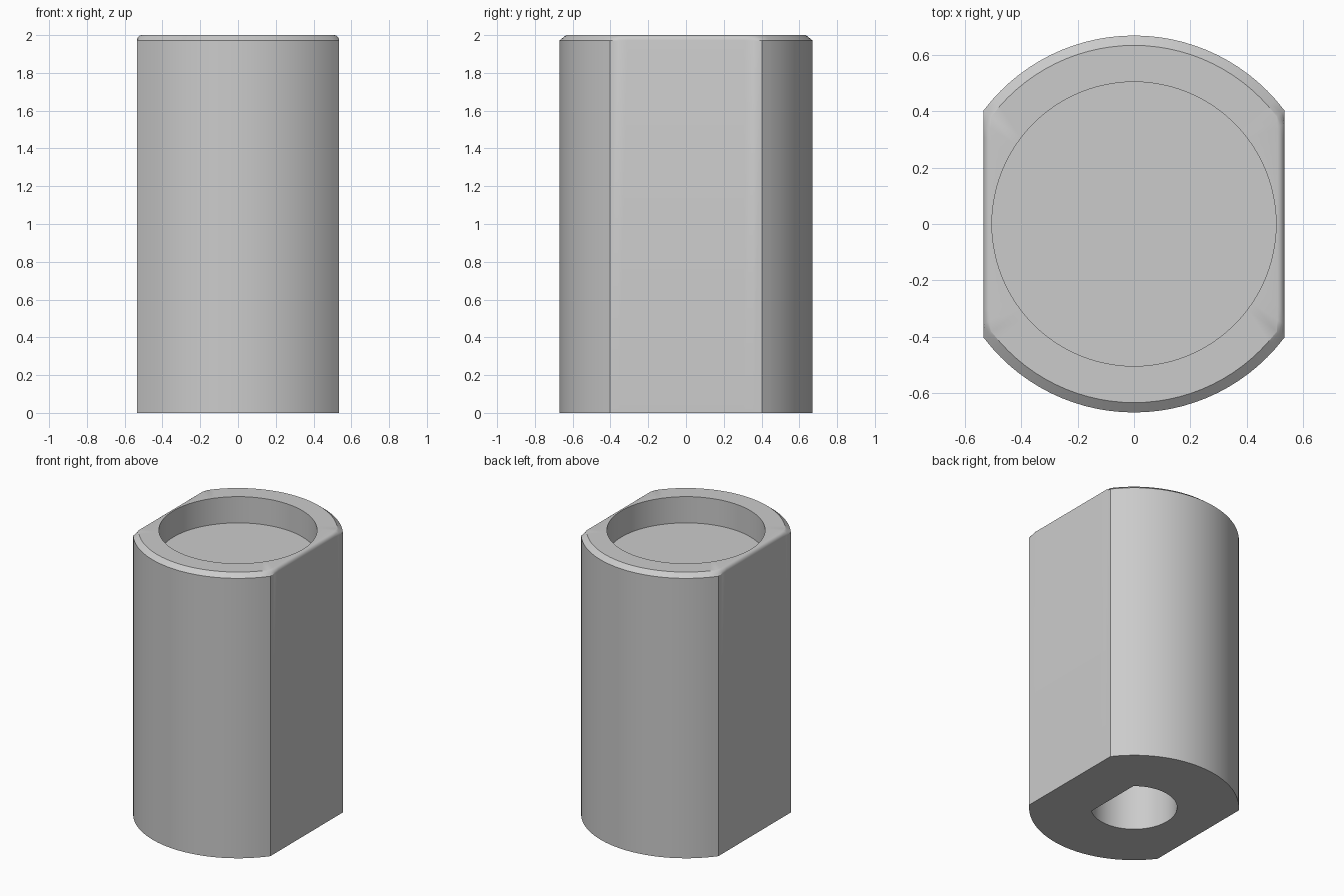
import bpy, bmesh, math

cube = bpy.data.objects.get("Cube")
if cube:
    bpy.data.objects.remove(cube, do_unlink=True)

HEIGHT = 2.0
BODY_R, BODY_FLAT = 0.67, 0.535
RECESS_R, RECESS_DEPTH = 0.505, 0.185
BORE_R, BORE_FLAT, BORE_DEPTH = 0.275, 0.18, 1.2
EDGE_H, EDGE_ARC, EDGE_FLAT = 0.028, 0.035, 0.025
STEPS = 4

# Shared angles: an even circle plus the corners where flats meet arcs
body_corner = math.acos(BODY_FLAT / BODY_R)
bore_corner = math.acos(BORE_FLAT / BORE_R)
corners = [s * a for s in (1, -1)
           for a in (body_corner, math.pi - body_corner, bore_corner)]
even = [math.tau * i / 96 - math.pi for i in range(96)]
angles = sorted([a for a in even if all(abs(a - c) > 0.02 for c in corners)] + corners)

bm = bmesh.new()


def ring(z, radius, right_flat=9.0, left_flat=9.0):
    """Circle at height z, cut straight at the given x distances."""
    verts = []
    for a in angles:
        c = math.cos(a)
        flat = right_flat if c > 0 else left_flat
        r = min(radius, flat / max(abs(c), 1e-6))
        verts.append(bm.verts.new((r * c, r * math.sin(a), z)))
    return verts


def bridge(lower, upper):
    for i in range(len(lower)):
        j = (i + 1) % len(lower)
        bm.faces.new((lower[i], lower[j], upper[j], upper[i]))


# Bore, from its closed end down to the base
rings = [ring(BORE_DEPTH, BORE_R, BORE_FLAT), ring(0, BORE_R, BORE_FLAT)]
# Outer wall
rings.append(ring(0, BODY_R, BODY_FLAT, BODY_FLAT))
# Top edge: straight chamfer on the arcs, rounded on the flats
for k in range(STEPS + 1):
    t = math.pi / 2 * k / STEPS
    flat = BODY_FLAT - EDGE_FLAT * (1 - math.cos(t))
    rings.append(ring(HEIGHT - EDGE_H * (1 - math.sin(t)),
                      BODY_R - EDGE_ARC * math.sin(t), flat, flat))
# Round recess in the top
rings += [ring(HEIGHT, RECESS_R), ring(HEIGHT - RECESS_DEPTH, RECESS_R)]

for lower, upper in zip(rings, rings[1:]):
    bridge(lower, upper)
bm.faces.new(rings[-1])
bm.faces.new(list(reversed(rings[0])))
bmesh.ops.recalc_face_normals(bm, faces=bm.faces[:])

mesh = bpy.data.meshes.new("knob_body")
bm.to_mesh(mesh)
bm.free()
body = bpy.data.objects.new("knob_body", mesh)
bpy.context.collection.objects.link(body)

# Single grey material
grey = bpy.data.materials.new("plain_grey")
grey.use_nodes = True
colour = (0.6, 0.6, 0.6, 1)
grey.diffuse_color = colour
grey.node_tree.nodes["Principled BSDF"].inputs["Base Color"].default_value = colour
mesh.materials.append(grey)

# Smooth curves, crisp corners
bpy.ops.object.select_all(action='DESELECT')
body.select_set(True)
bpy.context.view_layer.objects.active = body
bpy.ops.object.shade_smooth_by_angle(angle=math.radians(32))
